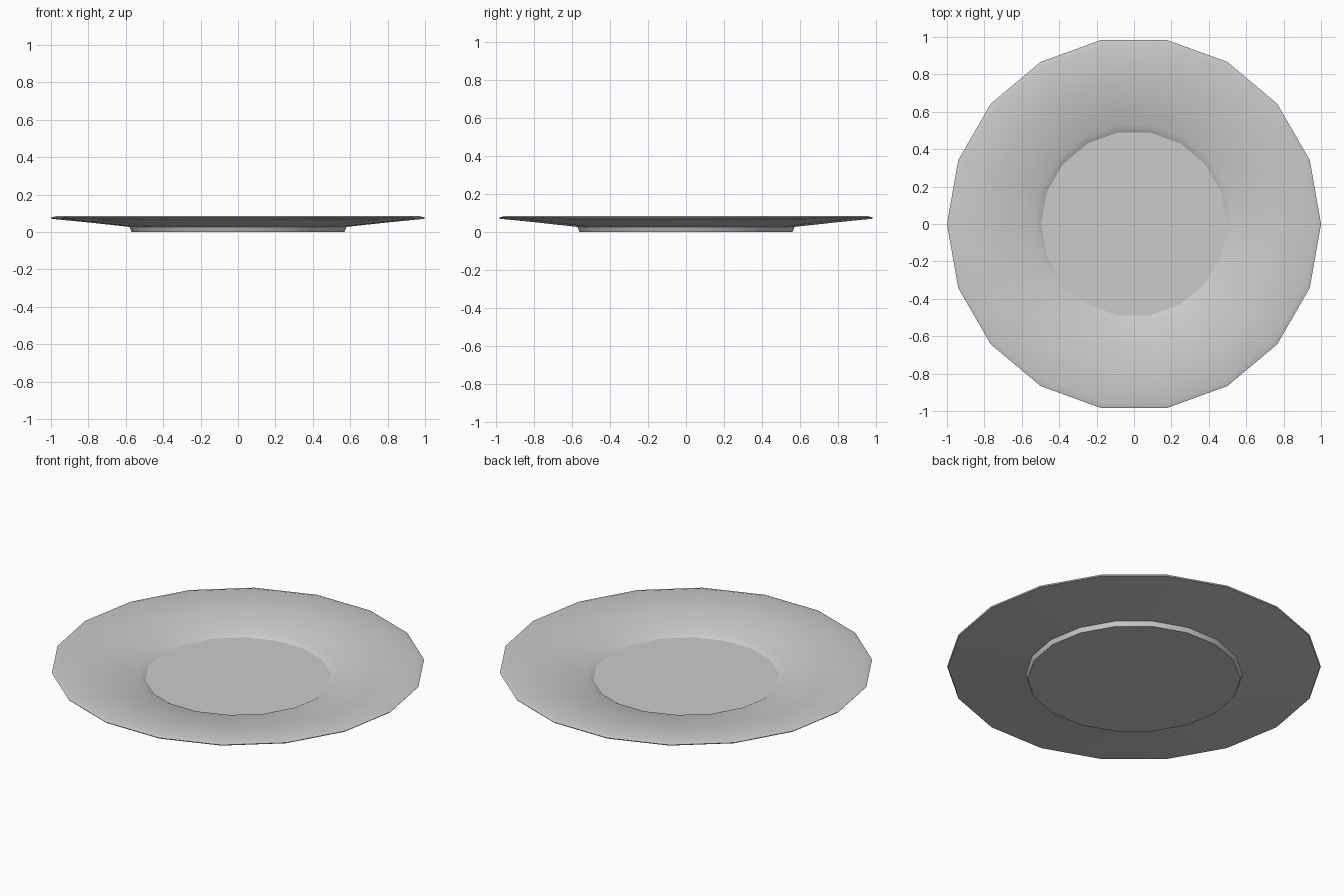
import bpy, bmesh, math

if "Cube" in bpy.data.objects:
    bpy.data.objects.remove(bpy.data.objects["Cube"])

SIDES = 18

# Half cross-section (radius, height): foot, underside, rim, top, well floor
profile = [
    (0.57, 0.0), (0.58, 0.027),
    (0.80, 0.051), (0.995, 0.07), (1.0, 0.076),
    (0.97, 0.085), (0.76, 0.061),
    (0.535, 0.037), (0.497, 0.016),
]

bm = bmesh.new()
rings = []
for r, z in profile:
    rings.append([bm.verts.new((r * math.cos(2 * math.pi * i / SIDES),
                                r * math.sin(2 * math.pi * i / SIDES), z))
                  for i in range(SIDES)])

# Skin between neighbouring rings
for a, b in zip(rings, rings[1:]):
    for i in range(SIDES):
        j = (i + 1) % SIDES
        bm.faces.new((a[i], a[j], b[j], b[i]))

# Flat base and flat well floor
bm.faces.new(list(reversed(rings[0])))
bm.faces.new(rings[-1])
bmesh.ops.recalc_face_normals(bm, faces=bm.faces)

mesh = bpy.data.meshes.new("plate")
bm.to_mesh(mesh)
bm.free()
plate = bpy.data.objects.new("plate", mesh)
bpy.context.collection.objects.link(plate)

# Smooth along the dish, crisp at the foot and well
bpy.context.view_layer.objects.active = plate
plate.select_set(True)
bpy.ops.object.shade_smooth_by_angle(angle=math.radians(25))
